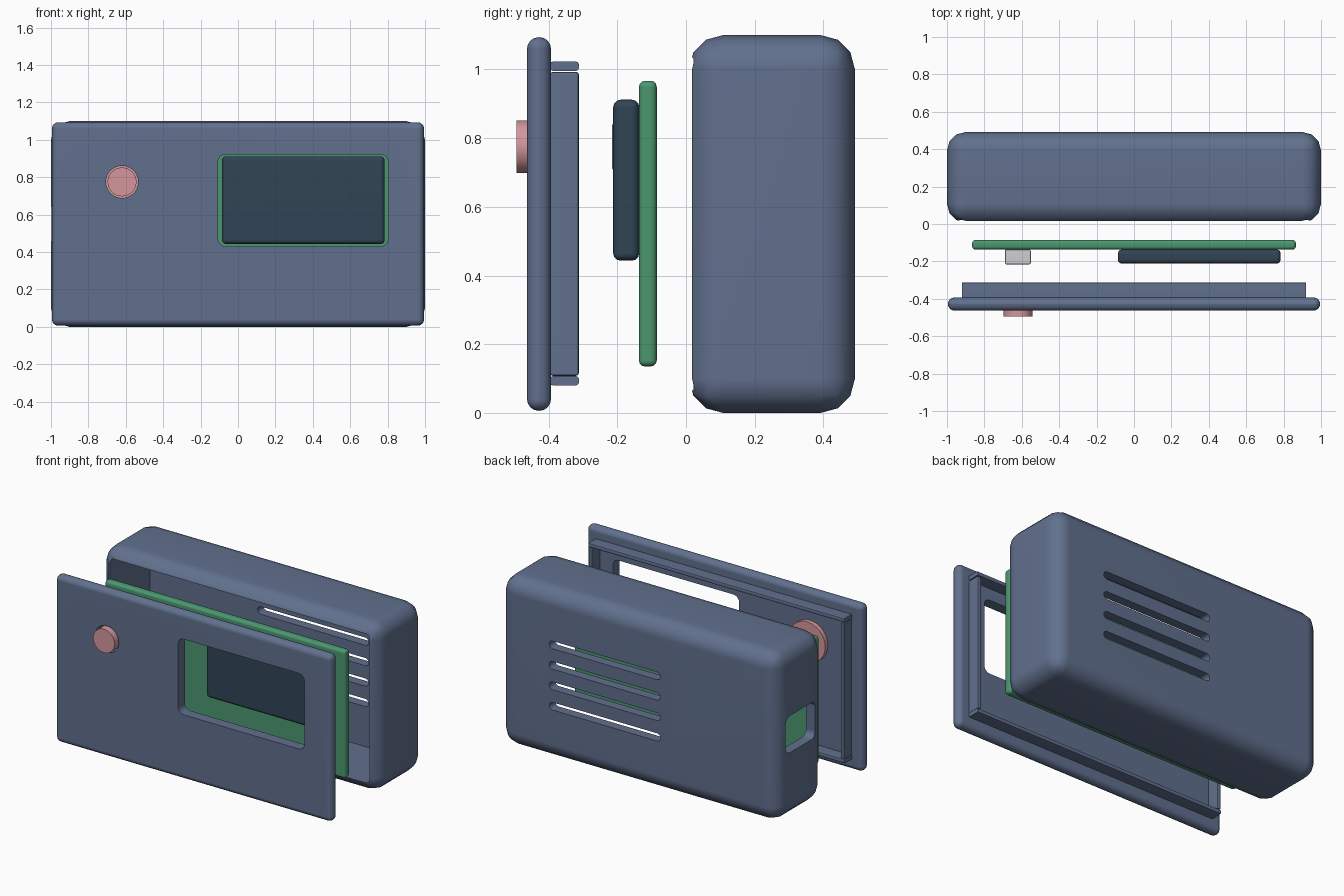
import bpy
import bmesh
from math import radians
from mathutils import Matrix, Vector

old = bpy.data.objects.get("Cube")
if old:
    bpy.data.objects.remove(old, do_unlink=True)


def material(name, rgb):
    m = bpy.data.materials.new(name)
    m.use_nodes = True
    m.diffuse_color = (*rgb, 1)
    m.node_tree.nodes["Principled BSDF"].inputs["Base Color"].default_value = (*rgb, 1)
    return m


BLUE = material("slate blue plastic", (0.12, 0.163, 0.27))
GREEN = material("board green", (0.07, 0.31, 0.16))
PINK = material("button pink", (0.66, 0.31, 0.335))
DARK = material("screen dark teal", (0.03, 0.058, 0.09))
GREY = material("switch light grey", (0.62, 0.62, 0.64))


def finish(bm, name, mat):
    mesh = bpy.data.meshes.new(name)
    bm.to_mesh(mesh)
    bm.free()
    obj = bpy.data.objects.new(name, mesh)
    bpy.context.collection.objects.link(obj)
    if mat:
        mesh.materials.append(mat)
    return obj


def box(name, x, y, z, mat=None, bevel=0.0, segments=3, axis=None):
    """Box from ranges; bevels all edges, or only those along one axis."""
    bm = bmesh.new()
    lo, hi = Vector((x[0], y[0], z[0])), Vector((x[1], y[1], z[1]))
    place = Matrix.Translation((lo + hi) / 2) @ Matrix.Diagonal((*(hi - lo), 1))
    bmesh.ops.create_cube(bm, size=1, matrix=place)
    if bevel:
        edges = [e for e in bm.edges if axis is None
                 or abs(e.verts[0].co[axis] - e.verts[1].co[axis]) > 1e-4]
        bmesh.ops.bevel(bm, geom=edges, offset=bevel, segments=segments,
                        profile=0.5, affect='EDGES', clamp_overlap=True)
    return finish(bm, name, mat)


def disc(name, x, z, radius, y, mat=None):
    """Cylinder along y."""
    bm = bmesh.new()
    place = Matrix.Translation((x, (y[0] + y[1]) / 2, z)) @ Matrix.Rotation(radians(90), 4, 'X')
    bmesh.ops.create_cone(bm, cap_ends=True, segments=48, radius1=radius,
                          radius2=radius, depth=y[1] - y[0], matrix=place)
    return finish(bm, name, mat)


def activate(obj):
    bpy.ops.object.select_all(action='DESELECT')
    obj.select_set(True)
    bpy.context.view_layer.objects.active = obj


def cut(obj, cutters):
    activate(obj)
    for c in cutters:
        mod = obj.modifiers.new("cut", 'BOOLEAN')
        mod.operation = 'DIFFERENCE'
        mod.solver = 'EXACT'
        mod.object = c
        bpy.ops.object.modifier_apply(modifier=mod.name)
        bpy.data.objects.remove(c, do_unlink=True)


def smooth(obj):
    activate(obj)
    bpy.ops.object.shade_smooth_by_angle(angle=radians(40))
    mod = obj.modifiers.new("flat face normals", 'WEIGHTED_NORMAL')
    mod.keep_sharp = True


parts = []
BUTTON_X, BUTTON_Z, MID_Z = -0.62, 0.775, 0.55

# Rear shell: hollow, open to the front, with vents and a side port
shell = box("rear_shell", (-1, 1), (0.008, 0.492), (0, 1.1), BLUE, 0.1, 3)
cutters = [box("cavity", (-0.935, 0.935), (-0.1, 0.43), (0.065, 1.035), bevel=0.03, axis=1)]
for i in range(4):
    z = MID_Z + (i - 1.5) * 0.133
    cutters.append(box("vent", (-0.16, 0.64), (0.3, 0.6), (z - 0.025, z + 0.025),
                       bevel=0.0245, segments=5, axis=1))
cutters.append(box("port", (-1.1, -0.8), (0.1, 0.4), (0.43, 0.67),
                   bevel=0.04, segments=4, axis=0))
cut(shell, cutters)
parts.append(shell)

# Front panel with screen window and button hole
panel = box("front_panel", (-0.995, 0.995), (-0.463, -0.393), (0.006, 1.094), BLUE, 0.034, 4)
cut(panel, [
    box("window", (-0.107, 0.802), (-0.6, -0.3), (0.43, 0.922), bevel=0.04, segments=5, axis=1),
    disc("button_hole", BUTTON_X, BUTTON_Z, 0.086, (-0.6, -0.3)),
])
parts.append(panel)

# Locating lip behind the panel
LIP_Y = (-0.396, -0.312)
for side, z in (("top", 0.996), ("bottom", 0.08)):
    parts.append(box(side + "_lip", (-0.92, 0.92), LIP_Y, (z, z + 0.027), BLUE, 0.008, 2, 0))
for side, x in (("left", 0.893), ("right", -0.92)):
    parts.append(box(side + "_lip", (x, x + 0.027), LIP_Y, (0.108, 0.993), BLUE, 0.008, 2))

# Button cap with its retaining flange
parts.append(disc("button_cap", BUTTON_X, BUTTON_Z, 0.077, (-0.494, -0.38), PINK))
parts.append(disc("button_flange", BUTTON_X, BUTTON_Z, 0.13, (-0.388, -0.36), PINK))

# Circuit board, screen and switch
parts.append(box("circuit_board", (-0.866, 0.866), (-0.137, -0.085), (0.135, 0.967), GREEN, 0.018))
parts.append(box("screen", (-0.086, 0.784), (-0.212, -0.136), (0.443, 0.912), DARK, 0.022))
parts.append(box("switch", (-0.69, -0.552), (-0.216, -0.136), (0.707, 0.843), GREY, 0.008, 2))

for part in parts:
    smooth(part)
